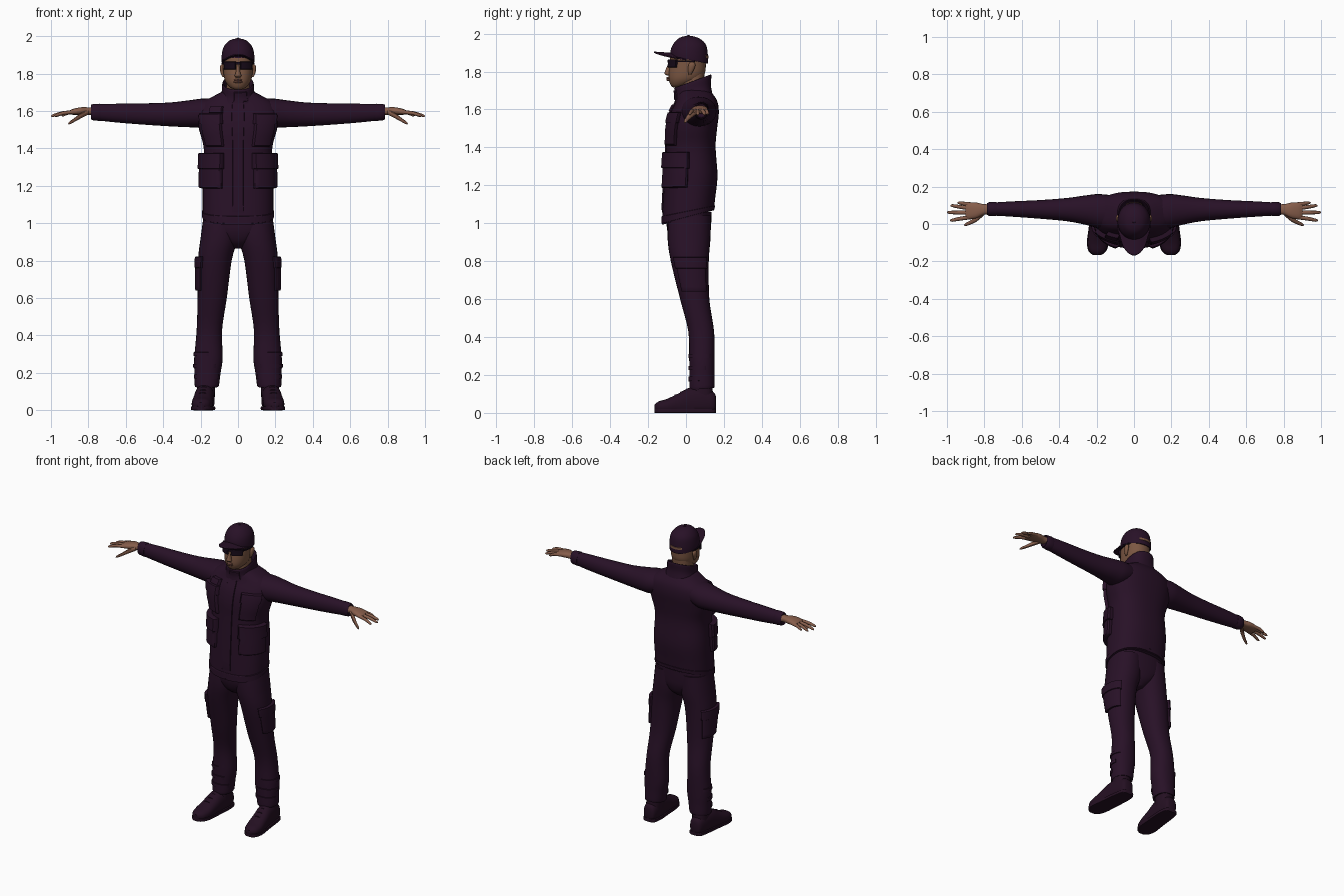
import bpy, bmesh, math
from mathutils import Vector


def material(name, rgb):
    m = bpy.data.materials.new(name)
    m.diffuse_color = (*rgb, 1)
    return m


CLOTH = material("dark plum cloth", (0.021, 0.0055, 0.020))
BOOT = material("plum boot leather", (0.018, 0.005, 0.016))
SKIN = material("brown skin", (0.20, 0.095, 0.055))
HAND = material("hand skin", (0.24, 0.11, 0.07))
LIP = material("lips", (0.17, 0.07, 0.05))
LENS = material("dark lens", (0.008, 0.003, 0.009))


def finish(name, bm, mat, mirror):
    bmesh.ops.recalc_face_normals(bm, faces=bm.faces)
    me = bpy.data.meshes.new(name)
    bm.to_mesh(me)
    bm.free()
    me.materials.append(mat)
    ob = bpy.data.objects.new(name, me)
    bpy.context.collection.objects.link(ob)
    if mirror:
        ob.modifiers.new("mirror", 'MIRROR').use_mirror_merge = False
    return ob


def key_at(keys, t):
    """Smoothly interpolated section (position, centre a, centre b, radius a, radius b, tilt)."""
    i = min(max(int(t), 0), len(keys) - 2)
    f = t - i
    k = [tuple(keys[min(max(j, 0), len(keys) - 1)]) for j in range(i - 1, i + 3)]
    k = [q + (0,) * (6 - len(q)) for q in k]
    out = []
    for p0, p1, p2, p3 in zip(*k):
        out.append(p1 + 0.5 * f * (p2 - p0 + f * (2 * p0 - 5 * p1 + 4 * p2 - p3
                                                 + f * (3 * (p1 - p2) + p3 - p0))))
    return out


def surf(keys, t, ang, off=0, axis='z', e=2.4):
    pos, ca, cb, ra, rb, tilt = key_at(keys, t)
    c, s = math.cos(ang), math.sin(ang)
    a = (ra + off) * math.copysign(abs(c) ** (2 / e), c)
    b = (rb + off) * math.copysign(abs(s) ** (2 / e), s)
    pos += tilt * b
    a, b = ca + a, cb + b
    return Vector({'z': (a, b, pos), 'x': (pos, a, b), 'y': (a, pos, b)}[axis])


def loft(name, keys, mat, axis='z', n=32, sub=4, e=2.4, mirror=False, floor=None):
    bm = bmesh.new()
    rings = []
    for j in range((len(keys) - 1) * sub + 1):
        ring = []
        for i in range(n):
            p = surf(keys, j / sub, 2 * math.pi * i / n, 0, axis, e)
            if floor is not None:
                p.z = max(p.z, floor)
            ring.append(bm.verts.new(p))
        rings.append(ring)
    for r, q in zip(rings, rings[1:]):
        for i in range(n):
            bm.faces.new((r[i], r[(i + 1) % n], q[(i + 1) % n], q[i]))
    bm.faces.new(rings[0])
    bm.faces.new(rings[-1])
    return finish(name, bm, mat, mirror)


def patch(name, keys, a0, a1, z0, z1, off, mat=CLOTH, mirror=False, e=2.4, nu=14, nv=8, bevel=0.004):
    """Raised panel that follows a lofted surface; angle -90 is the front."""
    def t_of(z):
        ts = [i * 0.02 for i in range((len(keys) - 1) * 50 + 1)]
        return min(ts, key=lambda t: abs(key_at(keys, t)[0] - z))
    t0, t1 = t_of(z0), t_of(z1)
    da, dt = (a1 - a0) * 0.04, (t1 - t0) * 0.04
    us = [a0, a0] + [a0 + da + (a1 - a0 - 2 * da) * i / nu for i in range(nu + 1)] + [a1, a1]
    vs = [t0, t0] + [t0 + dt + (t1 - t0 - 2 * dt) * i / nv for i in range(nv + 1)] + [t1, t1]
    bm = bmesh.new()
    grid = []
    for j, t in enumerate(vs):
        row = []
        for i, a in enumerate(us):
            d = min(i, j, len(us) - 1 - i, len(vs) - 1 - j)
            o = (-0.006, off - min(bevel, off * 0.5), off)[min(d, 2)]
            row.append(bm.verts.new(surf(keys, t, math.radians(a), o, 'z', e)))
        grid.append(row)
    for r, q in zip(grid, grid[1:]):
        for i in range(len(us) - 1):
            bm.faces.new((r[i], r[i + 1], q[i + 1], q[i]))
    return finish(name, bm, mat, mirror)


# Jacket body, collar and hem
torso = [(1.03, 0, .01, .188, .137, .28), (1.12, 0, .016, .189, .138, .1), (1.25, 0, .026, .188, .140),
         (1.40, 0, .026, .183, .130), (1.50, 0, .032, .208, .132), (1.58, 0, .045, .218, .128),
         (1.64, 0, .056, .195, .110), (1.68, 0, .050, .130, .092), (1.705, 0, .04, .08, .075)]
loft("jacket_body", torso, CLOTH, n=48)
collar = [(1.66, 0, .040, .105, .100, .2), (1.70, 0, .037, .088, .094, .3), (1.745, 0, .036, .084, .098, .36),
          (1.743, 0, .036, .074, .088, .36), (1.70, 0, .036, .066, .080, .3)]
loft("collar", collar, CLOTH)
patch("collar_tab", collar, -100, -62, 1.675, 1.735, .005)

# Jacket pockets, flaps and front strip
patch("front_strip", torso, -96, -84, 1.08, 1.66, .006, nv=24)
patch("waist_pocket", torso, -68, -4, 1.19, 1.35, .024, mirror=True, bevel=.008)
patch("waist_pocket_flap", torso, -70, -2, 1.29, 1.375, .031, mirror=True, bevel=.01)
patch("chest_pocket", torso, -70, -32, 1.41, 1.545, .018, mirror=True, bevel=.008)
patch("chest_pocket_flap", torso, -72, -30, 1.53, 1.585, .022, mirror=True, bevel=.008)
patch("chest_tab", torso, -128, -108, 1.59, 1.625, .02)
patch("hem_band", torso, -90, 90, 1.035, 1.065, .004, mirror=True, nu=30)

# Sleeves
arm = [(.08, .060, 1.605, .085, .06), (.18, .068, 1.590, .092, .077), (.25, .074, 1.586, .080, .073),
       (.36, .077, 1.582, .062, .064), (.50, .078, 1.584, .050, .057), (.65, .080, 1.589, .041, .050),
       (.775, .080, 1.594, .033, .041), (.782, .080, 1.594, .030, .037), (.77, .080, 1.594, .025, .030)]
loft("sleeve", arm, CLOTH, axis='x', n=24, e=2.1, mirror=True)
loft("cuff", [(.735, .08, 1.593, .036, .044), (.74, .08, 1.593, .038, .046), (.778, .08, 1.594, .036, .043),
              (.78, .08, 1.594, .032, .039)], CLOTH, axis='x', n=24, sub=2, e=2.1, mirror=True)

# Hands: palm, four fingers and thumb
loft("palm", [(.74, .080, 1.597, .026, .022), (.80, .078, 1.600, .028, .020), (.84, .073, 1.600, .041, .020),
              (.88, .070, 1.596, .044, .016), (.90, .070, 1.592, .040, .011)], HAND, axis='x', n=20, mirror=True)
fingers = [("little_finger", .104, .113, .945, 1.576), ("ring_finger", .083, .098, .982, 1.573),
           ("middle_finger", .060, .062, 1.0, 1.573), ("index_finger", .038, .020, .984, 1.574)]
for name, y0, y1, x1, z1 in fingers:
    loft(name, [(.86, y0, 1.596, .011, .010), (.87 + (x1 - .87) * .5, (y0 + y1) / 2, 1.590, .0105, .010),
                (x1 - .012, y1, z1 + .003, .008, .008), (x1, y1, z1, .002, .002)],
         HAND, axis='x', n=10, sub=3, e=2, mirror=True)
loft("thumb", [(.80, .062, 1.594, .014, .014), (.84, .030, 1.575, .016, .015), (.875, .008, 1.552, .011, .011),
               (.900, -.003, 1.537, .008, .008), (.908, -.006, 1.532, .002, .002)],
     HAND, axis='x', n=10, sub=3, e=2, mirror=True)

# Trousers
leg = [(1.04, .090, .018, .094, .112), (.92, .101, .016, .099, .113), (.80, .124, .020, .090, .100),
       (.60, .138, .046, .078, .077), (.43, .153, .080, .068, .068), (.28, .158, .084, .076, .067),
       (.20, .163, .084, .070, .066), (.13, .167, .084, .064, .066, .1), (.135, .167, .084, .055, .056)]
loft("trouser_leg", leg, CLOTH, n=28, e=2.2, mirror=True)
loft("trouser_seat", [(.865, 0, .02, .025, .05), (.90, 0, .018, .08, .092), (.95, 0, .016, .16, .112),
                      (1.0, 0, .015, .185, .118), (1.06, 0, .015, .183, .12)], CLOTH)
patch("cargo_pocket", leg, -42, 48, .64, .80, .014, mirror=True, e=2.2)
patch("cargo_flap", leg, -46, 52, .76, .82, .018, mirror=True, e=2.2)
for i, z in enumerate((.17, .225, .29)):
    patch(f"trouser_fold_{i}", leg, -150 + 30 * i, -10 + 25 * i, z, z + .022, .005, mirror=True, e=2.2, nv=3)

# Boots: shaft, upper, sole and heel
loft("boot_shaft", [(.03, .174, .085, .047, .062), (.10, .172, .082, .049, .060), (.20, .168, .086, .046, .05)],
     BOOT, n=20, mirror=True)
upper = [(.158, .172, .055, .022, .030), (.145, .173, .055, .040, .055), (.09, .175, .060, .050, .075),
         (.02, .181, .058, .052, .075), (-.04, .187, .045, .054, .057), (-.10, .193, .034, .055, .040),
         (-.145, .196, .030, .043, .030), (-.166, .197, .027, .018, .016)]
loft("boot_upper", upper, BOOT, axis='y', n=24, mirror=True, floor=.012)
sole = [(p, a, .011, r + .004, .011) for p, a, b, r, h in upper]
loft("boot_sole", sole, BOOT, axis='y', n=16, e=8, mirror=True, floor=0)
for i, y in enumerate((.005, -.025, -.055)):
    loft(f"boot_lace_{i}", [(y + .006, .184 - y * .1, .102 + y * .5, .026, .026),
                            (y - .006, .184 - y * .1, .098 + y * .5, .026, .026)],
         BOOT, axis='y', n=14, sub=1, mirror=True)

# Neck and head
loft("neck", [(1.64, 0, .035, .064, .066), (1.72, 0, .030, .062, .064), (1.80, 0, .032, .064, .066)], SKIN)
head = [(1.716, 0, -.050, .020, .018), (1.728, 0, -.034, .044, .046), (1.755, 0, -.010, .066, .080),
        (1.79, 0, .004, .076, .095), (1.84, 0, .010, .080, .095), (1.89, 0, .012, .080, .094),
        (1.94, 0, .012, .066, .078), (1.965, 0, .012, .03, .04)]
loft("head", head, SKIN, e=2.2)
loft("nose", [(1.778, 0, -.090, .012, .008), (1.788, 0, -.096, .018, .018), (1.80, 0, -.094, .014, .018),
              (1.83, 0, -.085, .008, .014), (1.85, 0, -.08, .006, .008)], SKIN, n=14, e=2)
for nm, z, r in (("upper_lip", 1.766, .006), ("lower_lip", 1.757, .007)):
    loft(nm, [(-.026, -.078, z - .002, .004, .002), (-.010, -.093, z, .009, r), (.010, -.093, z, .009, r),
              (.026, -.078, z - .002, .004, .002)], LIP, axis='x', n=10, sub=3, e=2)
loft("ear", [(1.782, .078, .020, .004, .006), (1.80, .083, .024, .009, .013), (1.828, .086, .030, .011, .019),
             (1.844, .085, .032, .009, .015), (1.85, .082, .032, .003, .006)], SKIN, n=14, e=2, mirror=True)

# Sunglasses
patch("lens", head, -84, -34, 1.822, 1.864, .012, LENS, True, 2.2)
patch("glasses_bridge", head, -98, -82, 1.848, 1.862, .013, LENS, False, 2.2)
patch("glasses_temple", head, -38, 20, 1.850, 1.859, .008, LENS, True, 2.2, nv=2)

# Cap: crown, button, rear opening and brim
cap = [(1.862, 0, .016, .085, .097, -.2), (1.866, 0, .016, .088, .099, -.2), (1.90, 0, .017, .087, .098, -.12),
       (1.94, 0, .018, .078, .088), (1.97, 0, .016, .055, .062), (1.984, 0, .014, .028, .032),
       (1.988, 0, .014, .004, .004)]
loft("cap_crown", cap, CLOTH, n=40, e=2.05)
loft("cap_button", [(1.982, 0, .014, .010, .010), (1.990, 0, .014, .008, .008), (1.992, 0, .014, .003, .003)],
     CLOTH, n=12, sub=1, e=2)
patch("cap_rear_opening", cap, 62, 118, 1.885, 1.897, .002, SKIN, False, 2.05, nv=2)

bm = bmesh.new()
rows = []
for v in range(9):
    row = []
    for u in range(25):
        a = math.radians(-78 + 156 * u / 24)
        f = v / 8
        x = .085 * math.sin(a) * (1 - .06 * f)
        y = .022 - .098 * math.cos(a) - .092 * f * max(math.cos(a), 0) ** .6
        row.append(bm.verts.new((x, y, 1.899 - .036 * (x / .085) ** 2 + .006 * f)))
    rows.append(row)
for r, q in zip(rows, rows[1:]):
    for i in range(24):
        bm.faces.new((r[i], r[i + 1], q[i + 1], q[i]))
brim = finish("cap_brim", bm, CLOTH, False)
brim.modifiers.new("thickness", 'SOLIDIFY').thickness = .007

# Smooth cloth and skin, keeping panel edges crisp
for ob in bpy.data.objects:
    ob.select_set(True)
bpy.context.view_layer.objects.active = brim
bpy.ops.object.shade_smooth_by_angle(angle=math.radians(42))
